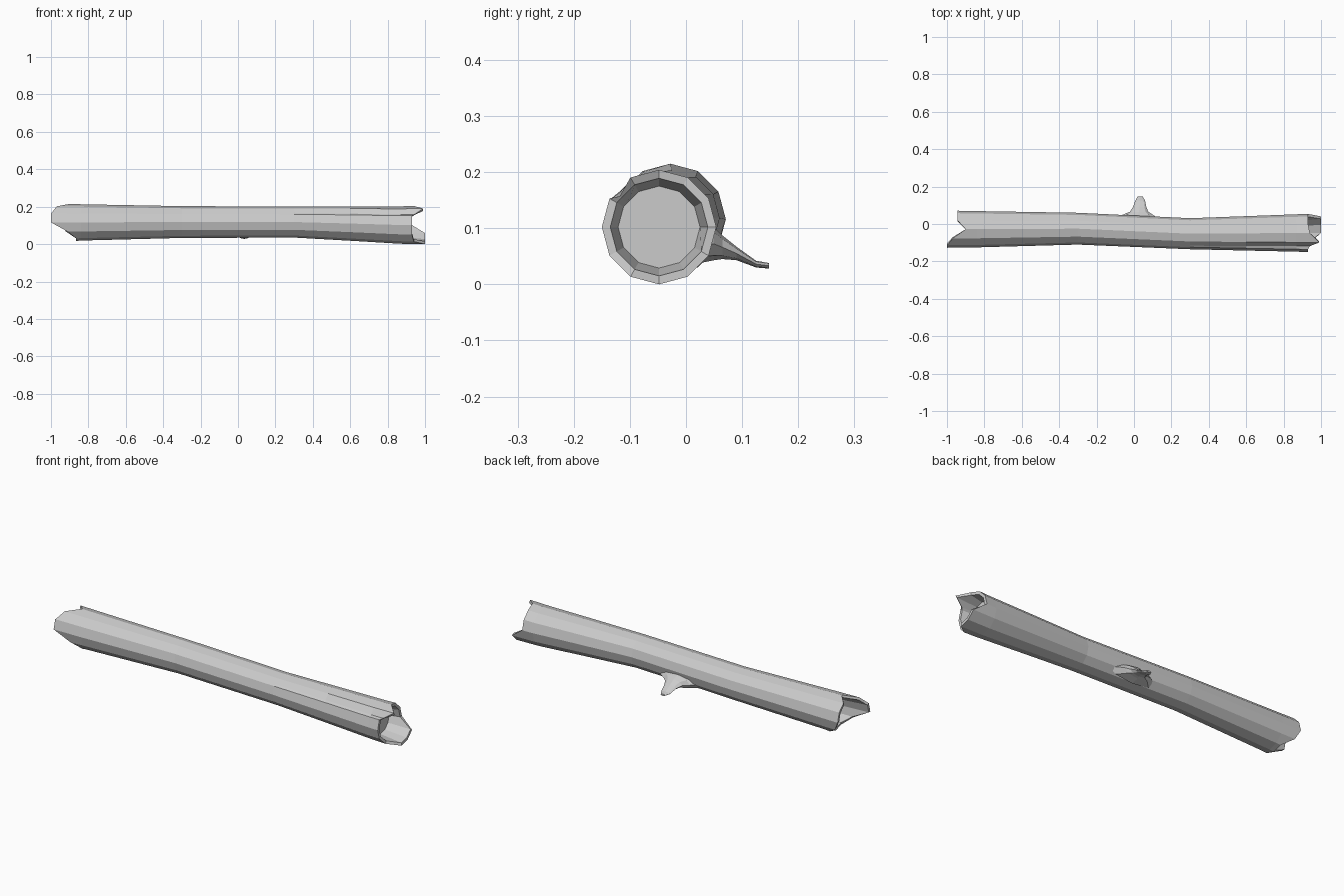
import bpy, bmesh
from math import sin, cos, radians, pi

old = bpy.data.objects.get("Cube")
if old:
    bpy.data.objects.remove(old)

grey = bpy.data.materials.new("pale_grey")
grey.use_nodes = True
colour = (0.6, 0.6, 0.6, 1)
grey.diffuse_color = colour
grey.node_tree.nodes["Principled BSDF"].inputs["Base Color"].default_value = colour


def loft(name, rings):
    """Skin a list of equal rings and close both ends."""
    bm = bmesh.new()
    loops = [[bm.verts.new(p) for p in ring] for ring in rings]
    n = len(loops[0])
    for a, b in zip(loops, loops[1:]):
        for i in range(n):
            j = (i + 1) % n
            bm.faces.new((a[i], a[j], b[j], b[i]))
    bm.faces.new(loops[0])
    bm.faces.new(loops[-1])
    bmesh.ops.recalc_face_normals(bm, faces=bm.faces)
    mesh = bpy.data.meshes.new(name)
    bm.to_mesh(mesh)
    bm.free()
    mesh.materials.append(grey)
    obj = bpy.data.objects.new(name, mesh)
    bpy.context.collection.objects.link(obj)
    return obj


# Twelve sides, plus one extra column for the long crack on the upper front
CRACK = 142
angles = sorted(list(range(0, 360, 30)) + [CRACK])


def ring(xs, cy, cz, r, crack=0.0):
    """Ring around the trunk; xs is one x or one x per column."""
    pts = []
    for i, a in enumerate(angles):
        rad = r
        if a == CRACK:
            rad = r * cos(radians(15)) / cos(radians(a - 135)) - crack
        x = xs[i] if isinstance(xs, list) else xs
        pts.append((x, cy + rad * cos(radians(a)), cz + rad * sin(radians(a))))
    return pts


# Ragged broken ends: x of the rim at each column, starting at the back
right_rim = [0.93, 0.93, 0.93, 0.94, 0.99, 0.94, 0.93, 0.93, 0.93, 0.94, 1.0, 1.0, 1.0]
left_rim = [-0.945, -0.945, -0.945, -0.9, -0.97, -0.99, -1.0, -1.0,
            -0.91, -0.865, -0.865, -0.865, -0.92]

# Hollow trunk with shallow floors inside both ends
L, R = (-0.028, 0.116), (-0.048, 0.102)
loft("trunk", [
    ring(-0.83, *L, 0.073),
    ring(left_rim, *L, 0.086),
    ring(left_rim, *L, 0.099),
    ring(-0.84, *L, 0.097),
    ring(-0.3, -0.025, 0.118, 0.085),
    ring(0.3, -0.052, 0.118, 0.083),
    ring(0.6, -0.05, 0.11, 0.092, 0.003),
    ring(0.87, *R, 0.1, 0.008),
    ring(right_rim, *R, 0.102, 0.01),
    ring(right_rim, *R, 0.087),
    ring(0.875, *R, 0.073),
])

# Branch stub on the back: y, centre x, centre z, half width, half height
stub = [
    (0.01, 0.02, 0.075, 0.14, 0.04),
    (0.05, 0.02, 0.072, 0.08, 0.029),
    (0.065, 0.027, 0.066, 0.05, 0.021),
    (0.09, 0.03, 0.055, 0.036, 0.012),
    (0.125, 0.033, 0.036, 0.026, 0.006),
    (0.148, 0.033, 0.033, 0.013, 0.005),
]
loft("branch_stub", [
    [(cx + w * cos(k * pi / 4), y, cz + h * sin(k * pi / 4)) for k in range(8)]
    for y, cx, cz, w, h in stub
])
